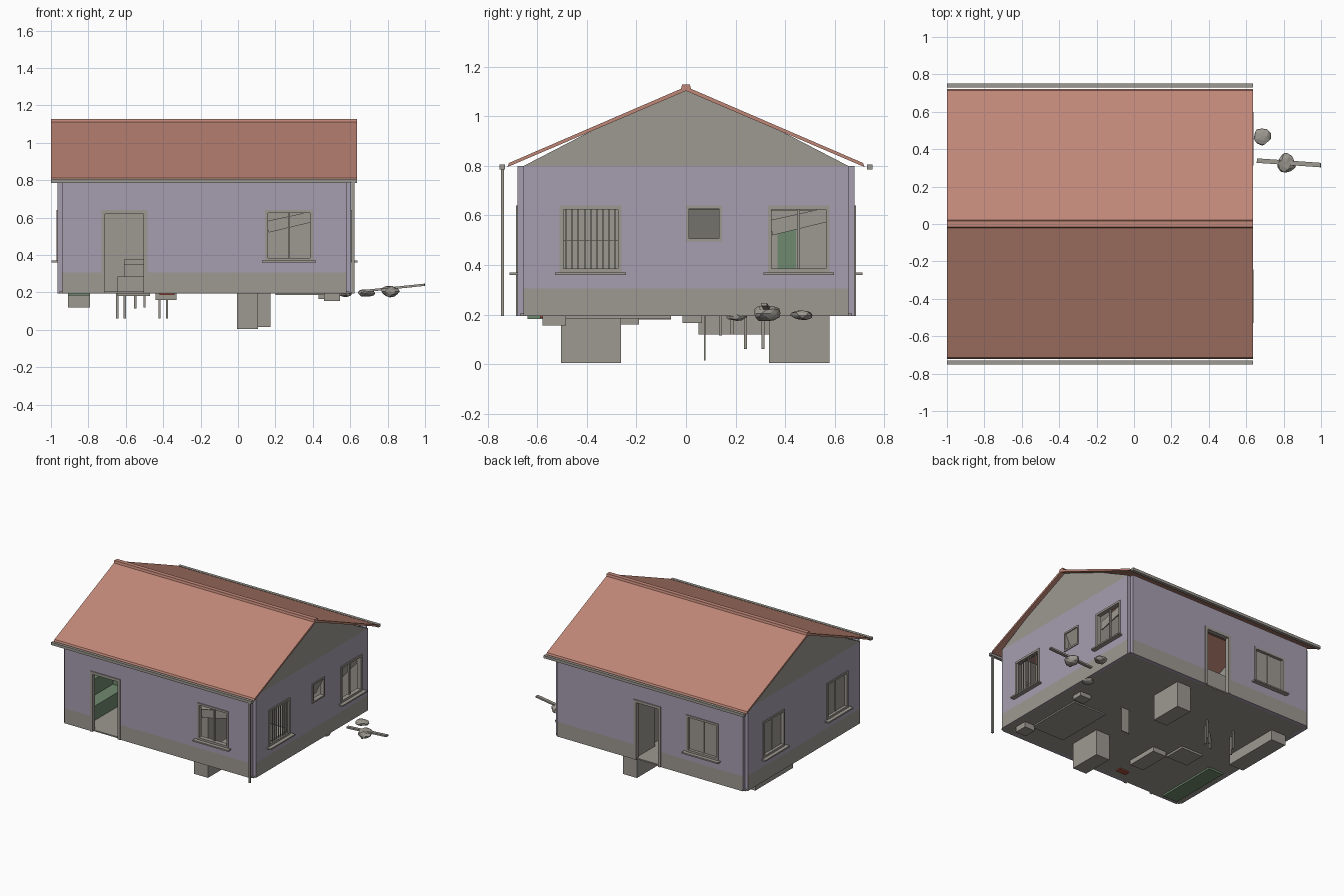
import bpy, bmesh, math, random
from mathutils import Vector, Matrix

if "Cube" in bpy.data.objects:
    bpy.data.objects.remove(bpy.data.objects["Cube"])

random.seed(4)


def srgb(r, g, b):
    return [((c / 255 + 0.055) / 1.055) ** 2.4 for c in (r, g, b)] + [1]


def material(name, *rgb):
    m = bpy.data.materials.new(name)
    m.diffuse_color = srgb(*rgb)
    m.use_nodes = True
    m.node_tree.nodes["Principled BSDF"].inputs["Base Color"].default_value = m.diffuse_color
    return m


TILE = material("roof tile red", 192, 135, 119)
LILAC = material("lilac plaster", 166, 158, 176)
GREY = material("warm grey", 157, 153, 145)
GREEN = material("sofa green", 112, 138, 110)
RED = material("rust red", 170, 80, 62)


def finish(name, bm, *mats):
    me = bpy.data.meshes.new(name)
    bm.to_mesh(me)
    bm.free()
    ob = bpy.data.objects.new(name, me)
    bpy.context.collection.objects.link(ob)
    for m in mats:
        me.materials.append(m)
    return ob


def boxes(name, mat, items):
    """Join axis-aligned boxes given as (x0, x1, y0, y1, z0, z1)."""
    bm = bmesh.new()
    for x0, x1, y0, y1, z0, z1 in items:
        size = (abs(x1 - x0), abs(y1 - y0), abs(z1 - z0), 1)
        mid = Vector((x0 + x1, y0 + y1, z0 + z1)) / 2
        bmesh.ops.create_cube(bm, size=1, matrix=Matrix.Translation(mid) @ Matrix.Diagonal(size))
    return finish(name, bm, mat)


def prism(name, mat, pts, x0, x1):
    """Extrude a y-z outline along x."""
    bm = bmesh.new()
    f = bm.faces.new([bm.verts.new((x0, y, z)) for y, z in pts])
    new = bmesh.ops.extrude_face_region(bm, geom=[f])["geom"]
    bmesh.ops.translate(bm, vec=(x1 - x0, 0, 0), verts=[g for g in new if isinstance(g, bmesh.types.BMVert)])
    bmesh.ops.recalc_face_normals(bm, faces=bm.faces)
    return finish(name, bm, mat)


# Wall coordinates: u along the wall, d outward, z up
SIDES = {
    "front": lambda u, d, z: (u, -0.68 - d, z),
    "back": lambda u, d, z: (u, 0.68 + d, z),
    "right": lambda u, d, z: (0.605 + d, u, z),
    "left": lambda u, d, z: (-0.965 - d, u, z),
}


def wall_boxes(name, mat, side, items):
    """Boxes given as (u0, u1, d0, d1, z0, z1) on one wall."""
    out = []
    for u0, u1, d0, d1, z0, z1 in items:
        a, b = SIDES[side](u0, d0, z0), SIDES[side](u1, d1, z1)
        out.append((a[0], b[0], a[1], b[1], a[2], b[2]))
    return boxes(name, mat, out)


def wall(side, u0, u1, holes):
    """Wall skin with openings, grey plinth below 0.305, thickened inward."""
    P = SIDES[side]
    us = sorted({u0, u1, *[h[0] for h in holes], *[h[1] for h in holes]})
    zs = sorted({0.195, 0.305, 0.8, *[h[2] for h in holes], *[h[3] for h in holes]})
    out = Vector(P(0, 1, 0)) - Vector(P(0, 0, 0))
    bm = bmesh.new()
    for a, b in zip(us, us[1:]):
        for c, d in zip(zs, zs[1:]):
            mu, mz = (a + b) / 2, (c + d) / 2
            if any(h[0] < mu < h[1] and h[2] < mz < h[3] for h in holes):
                continue
            f = bm.faces.new([bm.verts.new(P(*p)) for p in ((a, 0, c), (b, 0, c), (b, 0, d), (a, 0, d))])
            f.normal_update()
            if f.normal.dot(out) < 0:
                f.normal_flip()
            f.material_index = 1 if mz < 0.305 else 0
    bmesh.ops.remove_doubles(bm, verts=bm.verts, dist=1e-4)
    ob = finish(side + "_wall", bm, LILAC, GREY, GREY, GREY)
    s = ob.modifiers.new("thickness", 'SOLIDIFY')
    s.thickness, s.offset = 0.025, -1
    s.material_offset, s.material_offset_rim = 2, -1


def frame_bars(u0, u1, z0, z1, w=0.015, sides_only=False):
    d = (-0.027, 0.006)
    bars = [(u0, u0 + w, *d, z0, z1), (u1 - w, u1, *d, z0, z1), (u0 + w, u1 - w, *d, z1 - w, z1)]
    return bars if sides_only else bars + [(u0 + w, u1 - w, *d, z0, z0 + w)]


def window(side, label, u0, u1, panes, mullion=True):
    name = f"{side}_{label}"
    m = (u0 + u1) / 2
    bars = frame_bars(u0, u1, 0.37, 0.64)
    if mullion:
        bars.append((m - 0.006, m + 0.006, -0.022, -0.01, 0.38, 0.63))
    wall_boxes(name + "_frame", GREY, side, bars)
    wall_boxes(name + "_sill", GREY, side, [(u0 - 0.018, u1 + 0.018, -0.02, 0.033, 0.36, 0.37)])
    if panes:
        wall_boxes(name + "_panes", GREY, side, [(u0 + 0.01, u1 - 0.01, -0.02, -0.015, 0.38, 0.63)])


def loose_board(side, u0, u1):
    """Slanted board hanging just inside a window."""
    P, bm = SIDES[side], bmesh.new()
    pts = [(u0 + 0.02, 0.52), (u1 - 0.005, 0.575), (u1 - 0.012, 0.632), (u0 + 0.005, 0.58)]
    f = bm.faces.new([bm.verts.new(P(u, -0.03, z)) for u, z in pts])
    ob = finish(side + "_loose_board", bm, GREY)
    s = ob.modifiers.new("thickness", 'SOLIDIFY')
    s.thickness, s.offset = 0.008, 0


# Walls, windows and doors
WIN = {
    "front": [(0.145, 0.40)],
    "back": [(-0.74, -0.48)],
    "right": [(-0.51, -0.26), (0.33, 0.58)],
    "left": [(-0.51, -0.26), (0.23, 0.48)],
}
DOOR = {"front": (-0.73, -0.485), "back": (-0.27, -0.05)}
VENT = (0.0, 0.145, 0.495, 0.64)
for side, wins in WIN.items():
    holes = [(a + 0.005, b - 0.005, 0.375, 0.635) for a, b in wins]
    if side in DOOR:
        a, b = DOOR[side]
        holes.append((a + 0.005, b - 0.005, 0.195, 0.635))
        wall_boxes(side + "_door_frame", GREY, side, frame_bars(a, b, 0.195, 0.64, 0.02, True))
    if side == "right":
        holes.append((VENT[0] + 0.005, VENT[1] - 0.005, VENT[2] + 0.005, VENT[3] - 0.005))
    u0, u1 = (-0.94, 0.58) if side in DOOR else (-0.655, 0.655)
    wall(side, u0, u1, holes)
    for i, (a, b) in enumerate(wins):
        barred = side == "right" and i == 0
        window(side, f"window_{i + 1}", a, b, side in ("left", "back"), not barred)
loose_board("front", 0.145, 0.40)
loose_board("right", 0.33, 0.58)
wall_boxes("window_bars", GREY, "right",
           [(-0.483 + i * 0.0245 - 0.003, -0.483 + i * 0.0245 + 0.003, -0.008, -0.002, 0.38, 0.63) for i in range(9)])
wall_boxes("small_window_frame", GREY, "right", frame_bars(*VENT, 0.012))
pane = wall_boxes("small_window_pane", GREY, "right", [(0.012, 0.133, -0.004, 0.0, -0.12, 0.0)])
for v in pane.data.vertices:  # tilted inward from its top edge
    v.co.x += v.co.z * 0.5
    v.co.z += 0.627
boxes("open_door_leaf", GREY, [(-0.06, -0.052, 0.45, 0.655, 0.205, 0.62)])

# Floor and partitions
boxes("floor", GREY, [(-0.955, 0.595, -0.67, 0.67, 0.195, 0.204)])
boxes("partitions", GREY, [
    (-0.025, -0.006, -0.655, 0.655, 0.204, 0.8), (-0.94, -0.3, 0.02, 0.04, 0.204, 0.8),
    (-0.006, 0.58, -0.04, -0.02, 0.204, 0.8), (-0.006, 0.58, 0.17, 0.19, 0.204, 0.8)])

# Gables
for name, x in (("right_gable", 0.58), ("left_gable", -0.965)):
    prism(name, GREY, [(-0.655, 0.8), (0.655, 0.8), (0.4, 0.932), (0, 1.105), (-0.4, 0.932)], x, x + 0.025)

# Roof, ridge, gutters, downpipe
for name, s in (("front_roof", -1), ("back_roof", 1)):
    prism(name, TILE, [(0, 1.103), (s * 0.722, 0.795), (s * 0.714, 0.812), (0, 1.12)], -1, 0.637)
prism("ridge_cap", TILE, [(-0.021, 1.108), (-0.016, 1.128), (0.016, 1.128), (0.021, 1.108), (0, 1.115)], -1, 0.637)
boxes("gutters", GREY, [(-1, 0.637, s * 0.73, s * 0.752, 0.785, 0.805) for s in (-1, 1)])
boxes("downpipe", GREY, [(0.608, 0.622, -0.747, -0.734, 0.195, 0.79)])

# Furniture sunk through the floor
boxes("sofa", GREEN, [
    (-0.91, -0.79, -0.64, -0.16, 0.182, 0.31), (-0.93, -0.89, -0.64, -0.16, 0.21, 0.43),
    (-0.91, -0.77, -0.66, -0.61, 0.21, 0.36), (-0.91, -0.77, -0.19, -0.14, 0.21, 0.36)])
boxes("sideboard", GREY, [(-0.91, -0.79, 0.05, 0.49, 0.12, 0.43)])
boxes("back_wardrobe", GREY, [(-0.005, 0.108, 0.335, 0.58, 0.005, 0.62)])
boxes("wardrobe_panel", GREEN, [(0.108, 0.112, 0.37, 0.445, 0.25, 0.57)])
boxes("front_wardrobe", GREY, [(-0.005, 0.108, -0.505, -0.263, 0.005, 0.5)])
boxes("fallen_door", GREY, [(0.108, 0.175, 0.072, 0.078, 0.015, 0.3)])
boxes("bed", GREY, [(0.2, 0.47, -0.5, -0.06, 0.185, 0.29)])
boxes("nightstands", GREY, [(0.46, 0.545, -0.58, -0.485, 0.155, 0.28), (0.43, 0.52, -0.015, 0.065, 0.165, 0.28)])
boxes("low_cabinet", GREY, [(-0.44, -0.328, -0.43, -0.19, 0.16, 0.33)])
boxes("armchair", GREY, [
    (-0.645, -0.47, -0.22, -0.06, 0.18, 0.285), (-0.61, -0.47, -0.17, -0.06, 0.285, 0.35),
    (-0.61, -0.5, -0.1, -0.06, 0.35, 0.375)])
boxes("doormat", RED, [(-0.42, -0.34, -0.59, -0.55, 0.186, 0.21)])
legs = [(-0.645, 0.24, 0.06), (-0.605, 0.31, 0.06), (-0.55, 0.14, 0.115), (-0.5, 0.185, 0.12),
        (-0.42, 0.24, 0.06), (-0.38, 0.31, 0.06)]
boxes("chair_legs", GREY, [(x - 0.006, x + 0.006, y - 0.006, y + 0.006, z, 0.32) for x, y, z in legs])
boxes("chair_seats", GREY, [(-0.66, -0.48, 0.13, 0.33, 0.32, 0.335), (-0.43, -0.37, 0.23, 0.32, 0.32, 0.335)])

# Rubble and plank outside
for i, (x, y, z, sx, sy, sz) in enumerate([
        (0.685, 0.47, 0.197, 0.05, 0.05, 0.022), (0.815, 0.325, 0.205, 0.052, 0.062, 0.034),
        (0.575, 0.205, 0.192, 0.04, 0.045, 0.02)]):
    bm = bmesh.new()
    bmesh.ops.create_icosphere(bm, subdivisions=2, radius=1)
    for v in bm.verts:
        v.co *= random.uniform(0.78, 1.05)
        v.co = Vector((x + v.co.x * sx, y + v.co.y * sy, z + v.co.z * sz))
    finish(f"rubble_{i + 1}", bm, GREY)
plank = boxes("plank", GREY, [(-0.172, 0.172, -0.012, 0.012, -0.006, 0.006)])
plank.location = (0.828, 0.327, 0.223)
plank.rotation_euler = (0, -math.atan2(0.035, 0.34), -0.07)
